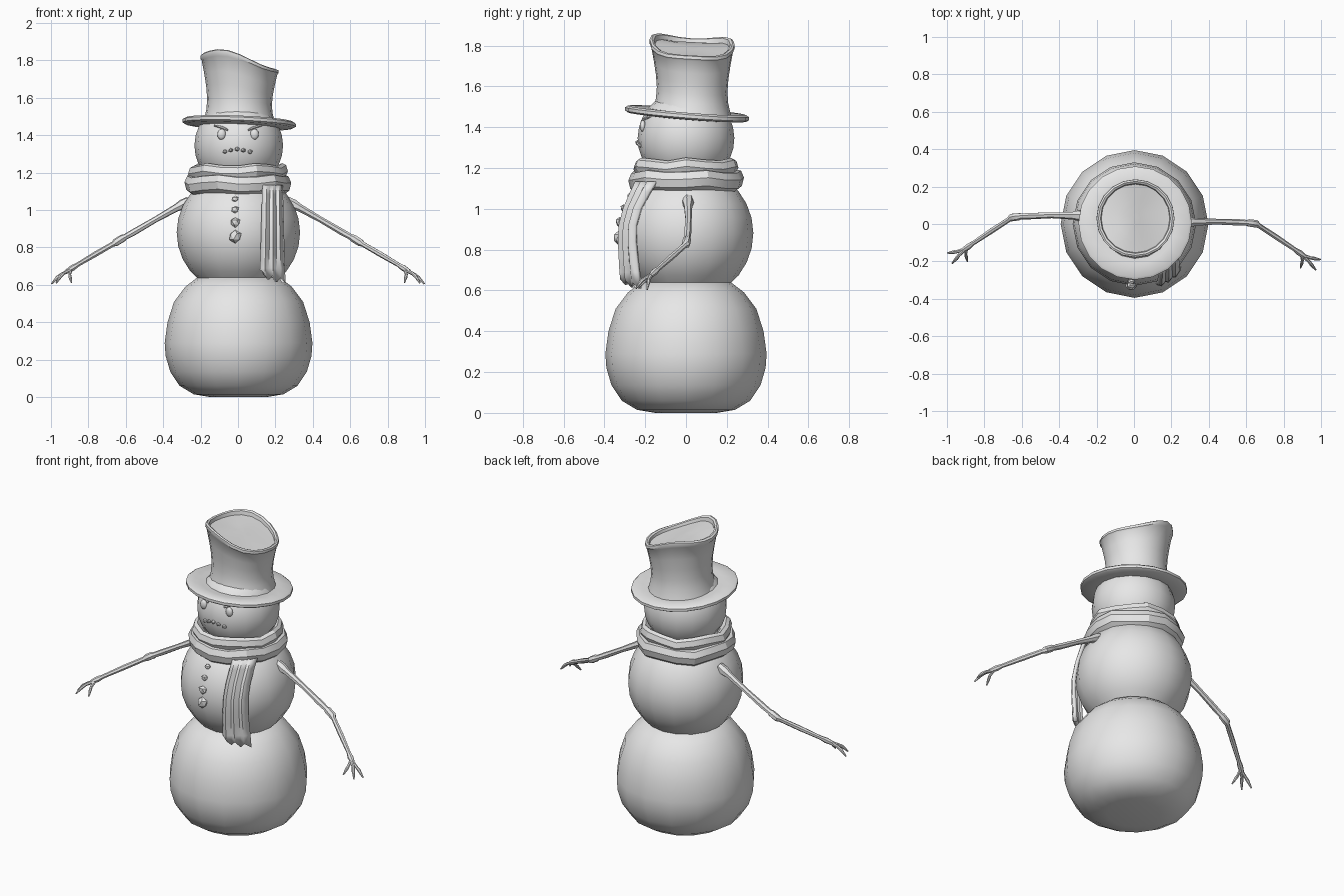
import bpy, bmesh, math, random
from mathutils import Vector, Matrix

if "Cube" in bpy.data.objects:
    bpy.data.objects.remove(bpy.data.objects["Cube"])

random.seed(4)
grey = bpy.data.materials.new("plain_grey")
grey.diffuse_color = (0.8, 0.8, 0.8, 1)
grey.use_nodes = True
grey.node_tree.nodes["Principled BSDF"].inputs["Base Color"].default_value = grey.diffuse_color


def finish(name, bm, angle=40):
    """Turn a bmesh into a named, shaded object."""
    bmesh.ops.recalc_face_normals(bm, faces=bm.faces)
    me = bpy.data.meshes.new(name)
    bm.to_mesh(me)
    bm.free()
    me.materials.append(grey)
    me.shade_smooth()
    me.set_sharp_from_angle(angle=math.radians(angle))
    ob = bpy.data.objects.new(name, me)
    bpy.context.collection.objects.link(ob)
    return ob


def loft(bm, rings, closed=False):
    """Skin a list of vertex rings, capping the ends unless closed."""
    n = len(rings[0])
    pairs = list(zip(rings, rings[1:]))
    if closed:
        pairs.append((rings[-1], rings[0]))
    for a, b in pairs:
        for i in range(n):
            bm.faces.new((a[i], a[(i + 1) % n], b[(i + 1) % n], b[i]))
    if not closed:
        bm.faces.new(rings[0])
        bm.faces.new(rings[-1])


def lathe(name, profile, cx=0, cy=0, sides=16, warp=None, closed=False, angle=40):
    """Revolve (radius, z) points around a vertical axis, then warp."""
    bm = bmesh.new()
    rings = []
    for r, z in profile:
        ring = []
        for i in range(sides):
            a = 2 * math.pi * i / sides
            p = Vector((cx + r * math.cos(a), cy + r * math.sin(a), z))
            ring.append(bm.verts.new(warp(p, i) if warp else p))
        rings.append(ring)
    loft(bm, rings, closed)
    return finish(name, bm, angle)


def tube(bm, points, sides=7):
    """Tapered tube through (x, y, z, radius) points."""
    ps = [Vector(p[:3]) for p in points]
    rings = []
    for k, p in enumerate(ps):
        d = ps[min(k + 1, len(ps) - 1)] - ps[max(k - 1, 0)]
        q = d.to_track_quat('Z', 'Y')
        rings.append([bm.verts.new(p + q @ Vector((
            points[k][3] * math.cos(2 * math.pi * i / sides),
            points[k][3] * math.sin(2 * math.pi * i / sides), 0)))
            for i in range(sides)])
    loft(bm, rings)


def pebble(name, loc, size, rough=0.0, angle=40):
    """Small lumpy ball."""
    bm = bmesh.new()
    bmesh.ops.create_icosphere(bm, subdivisions=2 if rough == 0 else 1, radius=1)
    for v in bm.verts:
        v.co *= 1 + random.uniform(-rough, rough)
    bmesh.ops.transform(bm, verts=bm.verts,
                        matrix=Matrix.Translation(loc) @ Matrix.Diagonal((*size, 1)))
    return finish(name, bm, angle)


def ball(radius, centre, z0, z1, steps=9):
    """Profile of a sphere cut between two heights."""
    a0, a1 = (math.asin((z - centre) / radius) for z in (z0, z1))
    return [(radius * math.cos(a0 + (a1 - a0) * i / steps),
             centre + radius * math.sin(a0 + (a1 - a0) * i / steps))
            for i in range(steps + 1)]


# Three snowballs
lathe("bottom_snowball", [(0.15, 0), (0.24, 0.015), (0.315, 0.06), (0.365, 0.135),
                          (0.39, 0.22), (0.395, 0.29), (0.38, 0.40), (0.345, 0.51),
                          (0.285, 0.59), (0.22, 0.64), (0.1, 0.66)], 0.003, 0, angle=60)
lathe("middle_snowball", ball(0.33, 0.88, 0.62, 1.18), 0.002, 0)
lathe("head", ball(0.237, 1.345, 1.16, 1.56), 0.004, 0)


# Scarf: two wrapped bands with uneven folds
def fold(amount, phase):
    def warp(p, i):
        k = 1 + amount * math.sin(i * 2.4 + phase)
        return Vector((p.x * k, p.y * k, p.z + 0.008 * math.sin(i * 1.9 + phase)))
    return warp


lathe("scarf_lower_band", [(0.2, 1.10), (0.25, 1.085), (0.275, 1.105), (0.285, 1.145),
                           (0.27, 1.18), (0.2, 1.19)], warp=fold(0.015, 0),
      closed=True, angle=25)
lathe("scarf_upper_band", [(0.2, 1.17), (0.25, 1.172), (0.262, 1.20), (0.252, 1.232),
                           (0.232, 1.243), (0.2, 1.215)], warp=fold(0.02, 1.5),
      closed=True, angle=25)

# Hanging scarf end: pleated strip draped over the middle, with a ragged hem
bm = bmesh.new()
drape = [(1.13, 0.275), (1.08, 0.295), (1.0, 0.325), (0.92, 0.343), (0.84, 0.346),
         (0.76, 0.342), (0.69, 0.338), (0.64, 0.335)]
pleat = [-0.006, 0.008, -0.004, 0.007, -0.005, 0.006, -0.004]
hem = [0.045, 0.015, -0.012, 0.012, -0.025, 0.0, -0.03]
grid = []
for k, (z, r) in enumerate(drape):
    width = 0.095 + 0.03 * k / 7
    row = []
    for i in range(7):
        x = 0.182 + width * (i / 6 - 0.5)
        rr = r + pleat[i]
        row.append(bm.verts.new((x, -math.sqrt(rr * rr - x * x),
                                 z + (hem[i] if k == 7 else 0))))
    grid.append(row)
for a, b in zip(grid, grid[1:]):
    for i in range(6):
        bm.faces.new((a[i], b[i], b[i + 1], a[i + 1]))
tail = finish("scarf_tail", bm, 50)
thick = tail.modifiers.new("thickness", 'SOLIDIFY')
thick.thickness = 0.022
thick.offset = 0


# Hat: tilted brim and a flared crown with a crumpled, sunken top
def tilt(p, i):
    return Vector((p.x, p.y, p.z - 0.04 * p.x - 0.08 * p.y))


def crumple(p, i):
    t = max(0, (p.z - 1.50) / 0.3)
    dip = -0.05 * math.sin(math.pi * (p.x - 0.055) / 0.32) - 0.055 * (p.y - 0.03)
    base = (1 - t) * (-0.04 * p.x - 0.08 * p.y)
    return Vector((p.x, p.y, p.z + t * dip + base))


lathe("hat_brim", [(0.1, 1.445), (0.22, 1.445), (0.29, 1.45), (0.303, 1.458),
                   (0.303, 1.474), (0.29, 1.483), (0.22, 1.479), (0.1, 1.479)],
      0.006, 0.005, 20, tilt)
lathe("hat_crown", [(0.195, 1.46), (0.187, 1.49), (0.177, 1.53), (0.173, 1.58),
                    (0.178, 1.64), (0.188, 1.70), (0.202, 1.77), (0.209, 1.78),
                    (0.208, 1.797), (0.198, 1.801), (0.187, 1.795), (0.183, 1.775),
                    (0.1, 1.772), (0.03, 1.772)],
      0.008, 0.03, 20, crumple)


# Face
def head_y(x, z, out=0.0):
    return -math.sqrt((0.237 + out) ** 2 - x * x - (z - 1.345) ** 2)


for side, label in ((-1, "left"), (1, "right")):
    x = side * 0.088
    pebble(label + "_eye", (x, head_y(x, 1.405), 1.405), (0.023, 0.014, 0.03))
    bm = bmesh.new()
    pts = []
    for px, pz, r in ((0.125, 1.452, 0.005), (0.09, 1.443, 0.008), (0.055, 1.428, 0.005)):
        pts.append((side * px, head_y(px, pz, 0.003), pz, r))
    tube(bm, pts, 6)
    finish(label + "_eyebrow", bm)
for i, (x, z) in enumerate(((-0.07, 1.313), (-0.038, 1.32), (-0.005, 1.326),
                            (0.028, 1.32), (0.064, 1.311))):
    pebble("mouth_stone_%d" % (i + 1), (x, head_y(x, z), z), (0.014, 0.013, 0.012), 0.1, 20)

# Buttons, growing towards the bottom
for i, (z, r) in enumerate(((1.06, 0.018), (1.003, 0.02), (0.935, 0.027), (0.858, 0.034))):
    y = -math.sqrt(0.33 ** 2 - (z - 0.88) ** 2)
    pebble("button_%d" % (i + 1), (-0.015, y, z), (r, r * 0.75, r), 0.1, 20)

# Stick arms: upper arm, knobbly elbow, forearm and three twig fingers
ARM = [(0.26, 0.01, 1.05, 0.024), (0.295, 0.01, 1.03, 0.029), (0.33, 0.01, 1.012, 0.021),
       (0.44, 0.012, 0.95, 0.016), (0.56, 0.008, 0.88, 0.018), (0.605, 0.006, 0.855, 0.016),
       (0.615, 0.005, 0.85, 0.021), (0.655, 0.0, 0.826, 0.021), (0.668, -0.01, 0.818, 0.014),
       (0.76, -0.07, 0.765, 0.015), (0.86, -0.137, 0.706, 0.012), (0.885, -0.155, 0.69, 0.017),
       (0.915, -0.175, 0.672, 0.012)]
FINGERS = [
    [(0.90, -0.168, 0.678, 0.011), (0.945, -0.182, 0.655, 0.009), (0.965, -0.185, 0.64, 0.01),
     (0.997, -0.19, 0.605, 0.004)],
    [(0.90, -0.168, 0.678, 0.011), (0.935, -0.2, 0.66, 0.009), (0.95, -0.22, 0.645, 0.01),
     (0.972, -0.245, 0.61, 0.004)],
    [(0.895, -0.16, 0.682, 0.01), (0.9, -0.195, 0.655, 0.008), (0.897, -0.21, 0.64, 0.009),
     (0.89, -0.235, 0.612, 0.004)]]
for side, shift, label in ((1, 0, "right"), (-1, 0.035, "left")):
    bm = bmesh.new()
    for path in [ARM] + FINGERS:
        tube(bm, [(side * x, y + shift, z, r) for x, y, z, r in path])
    finish(label + "_stick_arm", bm, 35)
